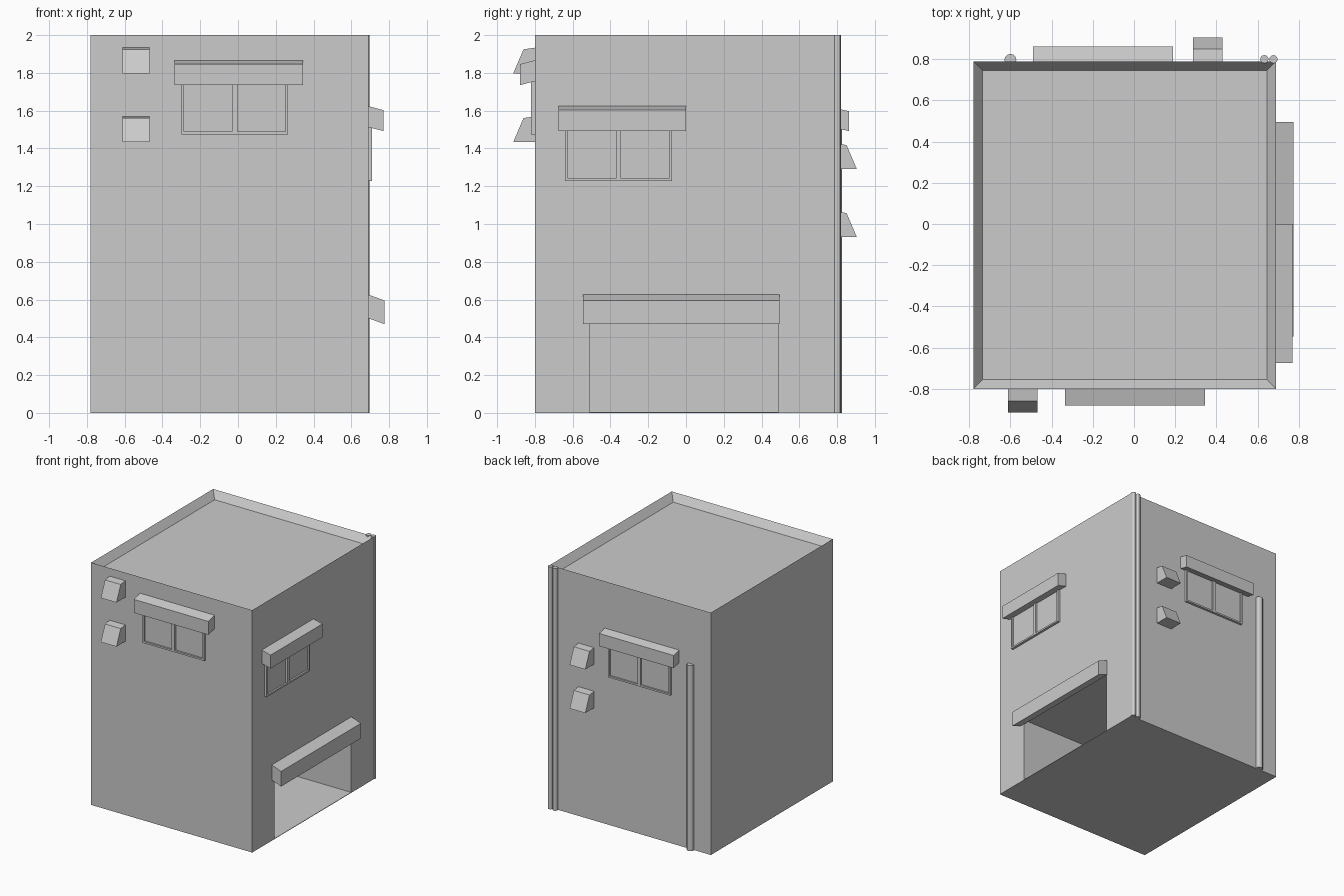
import bpy, bmesh
from mathutils import Vector

if "Cube" in bpy.data.objects:
    bpy.data.objects.remove(bpy.data.objects["Cube"])

# Wall frames: plane point, direction along the wall, outward normal
FRONT = (Vector((0, -0.80, 0)), Vector((1, 0, 0)), Vector((0, -1, 0)))
RIGHT = (Vector((0.69, 0, 0)), Vector((0, 1, 0)), Vector((1, 0, 0)))
BACK = (Vector((0, 0.79, 0)), Vector((1, 0, 0)), Vector((0, 1, 0)))


def finish(name, bm):
    bmesh.ops.recalc_face_normals(bm, faces=bm.faces[:])
    mesh = bpy.data.meshes.new(name)
    bm.to_mesh(mesh)
    bm.free()
    ob = bpy.data.objects.new(name, mesh)
    bpy.context.collection.objects.link(ob)
    return ob


def add_prism(bm, wall, u0, u1, profile):
    """Extrude an (outward, z) profile along a wall from u0 to u1."""
    origin, along, out = wall
    ends = [[bm.verts.new(origin + along * u + out * d + Vector((0, 0, z)))
             for d, z in profile] for u in (u0, u1)]
    bm.faces.new(ends[0])
    bm.faces.new(ends[1][::-1])
    n = len(profile)
    for i in range(n):
        j = (i + 1) % n
        bm.faces.new((ends[0][i], ends[0][j], ends[1][j], ends[1][i]))


def prism(name, wall, u0, u1, profile):
    bm = bmesh.new()
    add_prism(bm, wall, u0, u1, profile)
    return finish(name, bm)


def rect(d0, d1, z0, z1):
    return [(d0, z0), (d1, z0), (d1, z1), (d0, z1)]


def awning(name, wall, u0, u1, z0, z1, depth, drop):
    prism(name, wall, u0, u1, [(-0.005, z1), (depth, z1 - drop),
                               (depth, z0), (-0.005, z0 + drop)])


def vent(name, wall, u0, z0):
    prism(name, wall, u0, u0 + 0.143, [(-0.005, z0 + 0.137), (0.06, z0 + 0.128),
                                       (0.115, z0), (-0.005, z0)])


def window(name, wall, u0, z0, z1, width=0.565):
    bm = bmesh.new()
    u1, b, mid = u0 + width, 0.014, u0 + width / 2
    for a, c in ((u0, u0 + b), (mid - b, mid + b), (u1 - b, u1)):
        add_prism(bm, wall, a, c, rect(-0.005, 0.02, z0, z1))
    for a, c in ((u0 + b, mid - b), (mid + b, u1 - b)):
        add_prism(bm, wall, a, c, rect(-0.005, 0.02, z0, z0 + b))
        add_prism(bm, wall, a, c, rect(-0.005, 0.006, z0 + b, z1))
    finish(name, bm)


def pipe(name, x, y, r, top):
    bpy.ops.mesh.primitive_cylinder_add(vertices=12, radius=r, depth=top,
                                        location=(x, y, top / 2))
    ob = bpy.context.object
    ob.name = name
    bpy.ops.object.shade_smooth_by_angle()


# Building body with a sunken flat roof behind a parapet
bm = bmesh.new()
add_prism(bm, FRONT, -0.78, 0.69, rect(0, -1.59, 0, 2))
bmesh.ops.recalc_face_normals(bm, faces=bm.faces[:])
roof = max(bm.faces, key=lambda f: f.calc_center_median().z)
bmesh.ops.inset_region(bm, faces=[roof], thickness=0.063)
bmesh.ops.translate(bm, verts=roof.verts[:], vec=(0, 0, -0.06))
body = finish("building_body", bm)

# Open garage bay cut into the right side
cutter = prism("garage_cutter", RIGHT, -0.51, 0.49, rect(-1.0, 0.1, 0.004, 0.54))
cutter.hide_render = True
mod = body.modifiers.new("garage_bay", 'BOOLEAN')
mod.operation, mod.object, mod.solver = 'DIFFERENCE', cutter, 'EXACT'
bpy.context.view_layer.objects.active = body
bpy.ops.object.modifier_apply(modifier=mod.name)
bpy.data.objects.remove(cutter)

# Windows and their awnings
window("front_window", FRONT, -0.30, 1.475, 1.76)
awning("front_awning", FRONT, -0.335, 0.345, 1.735, 1.868, 0.08, 0.022)
window("right_window", RIGHT, -0.64, 1.227, 1.51)
awning("right_awning", RIGHT, -0.675, 0.0, 1.492, 1.625, 0.08, 0.022)
window("back_window", BACK, -0.42, 1.227, 1.51)
awning("back_awning", BACK, -0.49, 0.19, 1.492, 1.615, 0.072, 0.018)
awning("garage_awning", RIGHT, -0.545, 0.495, 0.47, 0.628, 0.085, 0.033)

# Vent hoods
for i, z in enumerate((1.797, 1.433)):
    vent(f"front_vent_{i + 1}", FRONT, -0.612, z)
for i, z in enumerate((1.29, 0.93)):
    vent(f"back_vent_{i + 1}", BACK, 0.286, z)

# Drain pipes on the back wall
pipe("short_drain_pipe", -0.60, 0.797, 0.029, 1.53)
pipe("corner_pipe_1", 0.633, 0.80, 0.02, 2.0)
pipe("corner_pipe_2", 0.677, 0.80, 0.02, 2.0)
